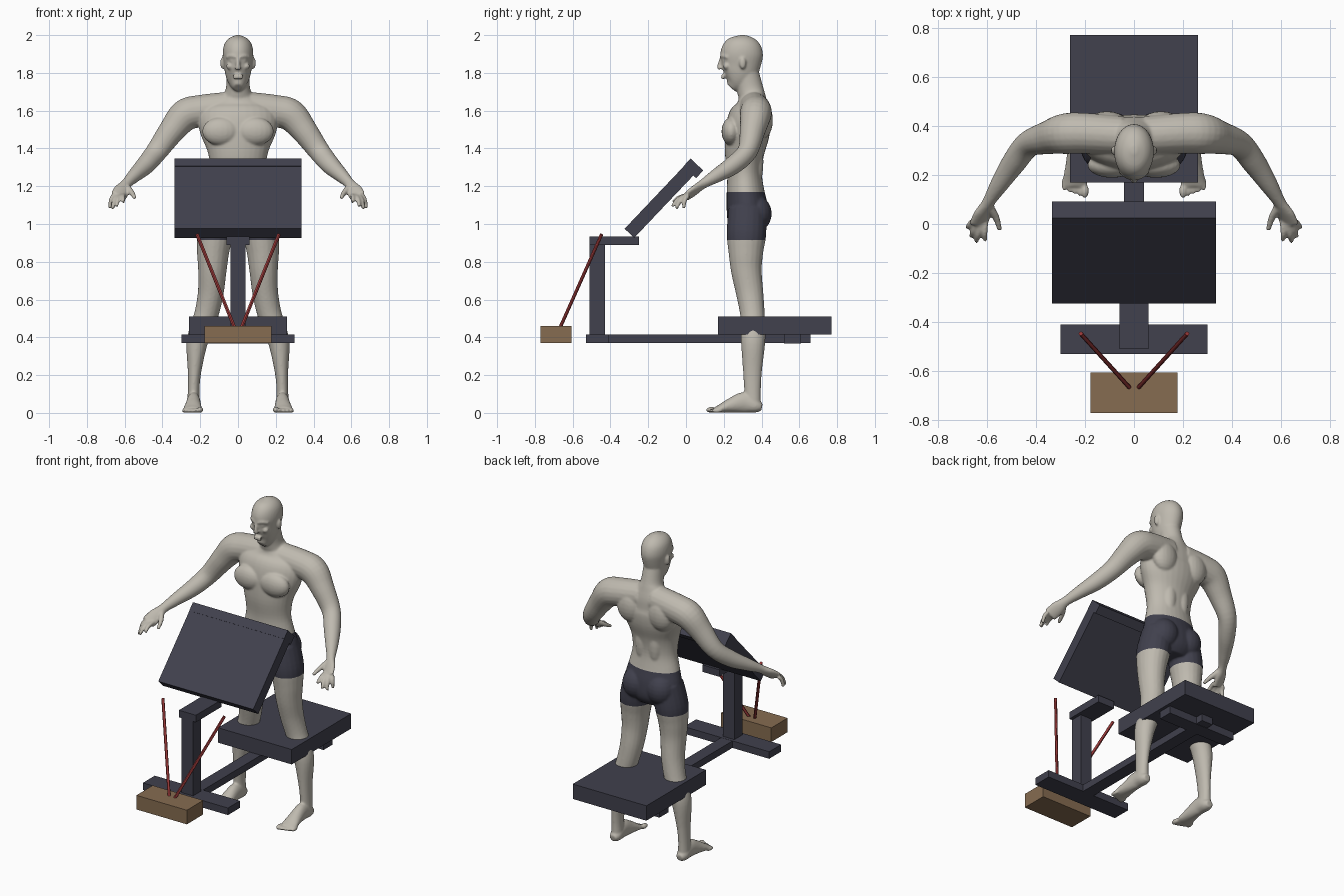
import bpy, bmesh, math
from mathutils import Vector, Matrix

old = bpy.data.objects.get("Cube")
if old:
    bpy.data.objects.remove(old)


def material(name, rgb):
    m = bpy.data.materials.new(name)
    m.use_nodes = True
    m.diffuse_color = (*rgb, 1)
    m.node_tree.nodes["Principled BSDF"].inputs["Base Color"].default_value = (*rgb, 1)
    return m


SKIN = material("pale_skin", (0.52, 0.49, 0.43))
NAVY = material("dark_slate", (0.052, 0.052, 0.075))
WOOD = material("brown", (0.24, 0.15, 0.082))
RED = material("red", (0.32, 0.04, 0.04))


def finish(name, bm, *mats):
    bmesh.ops.recalc_face_normals(bm, faces=bm.faces)
    me = bpy.data.meshes.new(name)
    bm.to_mesh(me)
    bm.free()
    ob = bpy.data.objects.new(name, me)
    bpy.context.collection.objects.link(ob)
    for m in mats:
        me.materials.append(m)
    return ob


def activate(ob):
    bpy.ops.object.select_all(action='DESELECT')
    ob.select_set(True)
    bpy.context.view_layer.objects.active = ob


def box(name, x, y, z, mat=NAVY):
    """Box from half width x and (min, max) ranges in y and z."""
    bm = bmesh.new()
    size = Matrix.Diagonal((2 * x, y[1] - y[0], z[1] - z[0], 1))
    place = Matrix.Translation((0, sum(y) / 2, sum(z) / 2))
    bmesh.ops.create_cube(bm, size=1, matrix=place @ size)
    return finish(name, bm, mat)


def spline(pts, steps):
    """Catmull-Rom through tuples of any length."""
    p = [pts[0]] + list(pts) + [pts[-1]]
    out = []
    for i in range(1, len(p) - 2):
        for k in range(steps):
            t = k / steps
            out.append([b + 0.5 * t * (c - a + t * (2*a - 5*b + 4*c - d + t * (3*(b - c) + d - a)))
                        for a, b, c, d in zip(*p[i - 1:i + 3])])
    return out + [list(pts[-1])]


def tube(bm, pts, ref=(0, 1, 0), sides=(1, -1), n=20, steps=5):
    """Loft ellipses (x, y, z, width, depth) along a path, on each side."""
    path = spline(pts, steps)
    for s in sides:
        rings = []
        for i, (x, y, z, a, b) in enumerate(path):
            ahead, back = path[min(i + 1, len(path) - 1)], path[max(i - 1, 0)]
            t = (Vector(ahead[:3]) - Vector(back[:3])).normalized()
            u = Vector(ref).cross(t).normalized()
            v = t.cross(u)
            ring = []
            for k in range(n):
                w = math.tau * k / n
                c = Vector((x, y, z)) + u * a * math.cos(w) + v * b * math.sin(w)
                ring.append(bm.verts.new((c.x * s, c.y, c.z)))
            rings.append(ring)
        for r, q in zip(rings, rings[1:]):
            for k in range(n):
                bm.faces.new((r[k], r[k - 1], q[k - 1], q[k]))
        bm.faces.new(rings[0])
        bm.faces.new(rings[-1])


def blob(bm, centre, radii):
    """Mirrored pair of ellipsoids."""
    for s in (1, -1):
        m = Matrix.Translation((centre[0] * s, *centre[1:])) @ Matrix.Diagonal((*radii, 1))
        bmesh.ops.create_uvsphere(bm, u_segments=20, v_segments=12, radius=1, matrix=m)


# Frame and seat
box("seat", 0.26, (0.17, 0.77), (0.415, 0.51))
box("floor_beam", 0.04, (-0.42, 0.66), (0.37, 0.414))
box("front_crossbar", 0.3, (-0.53, -0.41), (0.37, 0.415))
box("rear_crossbar", 0.24, (0.52, 0.61), (0.368, 0.416))
box("front_post", 0.04, (-0.51, -0.43), (0.4, 0.9))
box("support_arm", 0.06, (-0.51, -0.25), (0.89, 0.935))
box("pedal_block", 0.178, (-0.77, -0.605), (0.37, 0.46), WOOD)

# Tilted panel with a thicker header along the top edge
tilt = Matrix.Translation((0, -0.325, 0.975)) @ Matrix.Rotation(math.radians(46.5), 4, 'X')
for name, y, z in (("tilted_panel", (0, 0.46), (-0.07, 0)),
                   ("panel_header", (0.455, 0.51), (-0.09, 0.002))):
    box(name, 0.335, y, z).matrix_world = tilt

# Slanted rods
for name, s in (("left_rod", 1), ("right_rod", -1)):
    bm = bmesh.new()
    tube(bm, [(0.02, -0.665, 0.455, 0.009, 0.009), (0.217, -0.447, 0.945, 0.009, 0.009)],
         sides=(s,), n=12, steps=1)
    activate(finish(name, bm, RED))
    bpy.ops.object.shade_smooth_by_angle()

# Figure: torso and neck
bm = bmesh.new()
tube(bm, [(0, y, z, a, b) for z, y, a, b in (
    (0.95, .33, .10, .07), (1.0, .33, .165, .105), (1.08, .325, .185, .11),
    (1.17, .315, .165, .10), (1.27, .31, .145, .092), (1.38, .31, .16, .105),
    (1.48, .325, .2, .117), (1.56, .335, .21, .112), (1.62, .35, .18, .088),
    (1.67, .35, .1, .072), (1.71, .34, .066, .07), (1.8, .32, .06, .066))],
    sides=(1,), n=32)
# Head
tube(bm, [(0, y, z, a, b) for z, y, a, b in (
    (1.722, .238, .024, .028), (1.75, .262, .05, .062), (1.79, .28, .066, .09),
    (1.84, .29, .074, .104), (1.9, .295, .081, .113), (1.95, .3, .073, .098),
    (1.982, .303, .049, .066), (2.0, .304, .012, .016))], sides=(1,), n=32)
# Nose, lips, brows, cheeks and ears
tube(bm, [(0, .187, 1.875, .009, .01), (0, .178, 1.84, .012, .012),
          (0, .182, 1.82, .02, .014)], sides=(1,))
for z in (1.786, 1.773):
    blob(bm, (.008, .196, z), (.02, .011, .007))
tube(bm, [(.008, .187, 1.884, .01, .008), (.035, .196, 1.89, .009, .01),
          (.06, .222, 1.882, .008, .009)], ref=(0, 0, 1))
blob(bm, (.043, .215, 1.835), (.02, .018, .018))
blob(bm, (.03, .203, 1.863), (.013, .01, .008))
blob(bm, (.082, .3, 1.852), (.012, .018, .032))
# Chest, shoulder blades and buttocks
blob(bm, (.09, .24, 1.49), (.1, .052, .075))
blob(bm, (.11, .405, 1.55), (.085, .055, .1))
blob(bm, (.045, .37, 1.33), (.045, .04, .14))
blob(bm, (.085, .372, 1.055), (.087, .082, .095))

# Arms
tube(bm, [(.05, .36, 1.615, .085, .08), (.2, .37, 1.598, .085, .083),
          (.28, .368, 1.575, .085, .083), (.35, .352, 1.495, .07, .068),
          (.43, .325, 1.385, .057, .053), (.49, .25, 1.312, .05, .049),
          (.55, .16, 1.255, .037, .037), (.592, .09, 1.212, .028, .024),
          (.615, .045, 1.178, .042, .02), (.635, .0, 1.145, .043, .015)])
# Fingers and thumb
for base, tip in (((.605, .01), (.607, -.068, 1.115)), ((.624, .0), (.642, -.073, 1.093)),
                  ((.642, .0), (.664, -.052, 1.08)), ((.66, .01), (.678, -.012, 1.083))):
    start = Vector((*base, 1.15))
    mid = start.lerp(Vector(tip), 0.5) + Vector((.003, -.006, .008))
    tube(bm, [(*start, .012, .013), (*mid, .0125, .0125), (*tip, .009, .009)], n=12)
tube(bm, [(.59, .07, 1.195, .02, .018), (.562, .025, 1.165, .015, .014),
          (.547, -.025, 1.138, .01, .01)], n=12)

# Legs
tube(bm, [(.1, .325, 1.08, .085, .1), (.122, .32, .95, .095, .105),
          (.132, .317, .85, .085, .092), (.136, .32, .75, .075, .081),
          (.145, .338, .63, .068, .072), (.168, .352, .52, .064, .065),
          (.2, .355, .43, .06, .066), (.219, .355, .36, .055, .063),
          (.23, .352, .22, .036, .05), (.235, .352, .12, .031, .044),
          (.235, .355, .03, .035, .042)])
# Feet and toes
tube(bm, [(.235, .402, .03, .022, .02), (.235, .37, .037, .036, .037),
          (.235, .31, .055, .036, .055), (.237, .24, .04, .042, .04),
          (.24, .18, .022, .05, .022), (.24, .155, .017, .048, .015)], ref=(0, 0, 1))
for i in range(5):
    r = .016 if i == 0 else .012
    blob(bm, (.2 + .021 * i, .135 + .007 * i, r), (r, .03, r))

# Blend the parts into one smooth skin
body = finish("standing_figure", bm, SKIN, NAVY)
remesh = body.modifiers.new("blend", 'REMESH')
remesh.mode = 'VOXEL'
remesh.voxel_size = 0.006
soft = body.modifiers.new("soften", 'SMOOTH')
soft.factor, soft.iterations = 0.5, 6
activate(body)
for mod in ("blend", "soften"):
    bpy.ops.object.modifier_apply(modifier=mod)

# Shorts: cut clean edges at the waist and hems, then colour between them
HEM, WAIST = 0.915, 1.17
me = body.data
if len(me.materials) < 2:
    me.materials.clear()
    for m in (SKIN, NAVY):
        me.materials.append(m)
bm = bmesh.new()
bm.from_mesh(me)
for z in (HEM, WAIST):
    bmesh.ops.bisect_plane(bm, geom=bm.verts[:] + bm.edges[:] + bm.faces[:],
                           plane_co=(0, 0, z), plane_no=(0, 0, 1))
for f in bm.faces:
    c = f.calc_center_median()
    f.material_index = int(HEM < c.z < WAIST and abs(c.x) < 0.3)
    f.smooth = True
bm.to_mesh(me)
bm.free()
